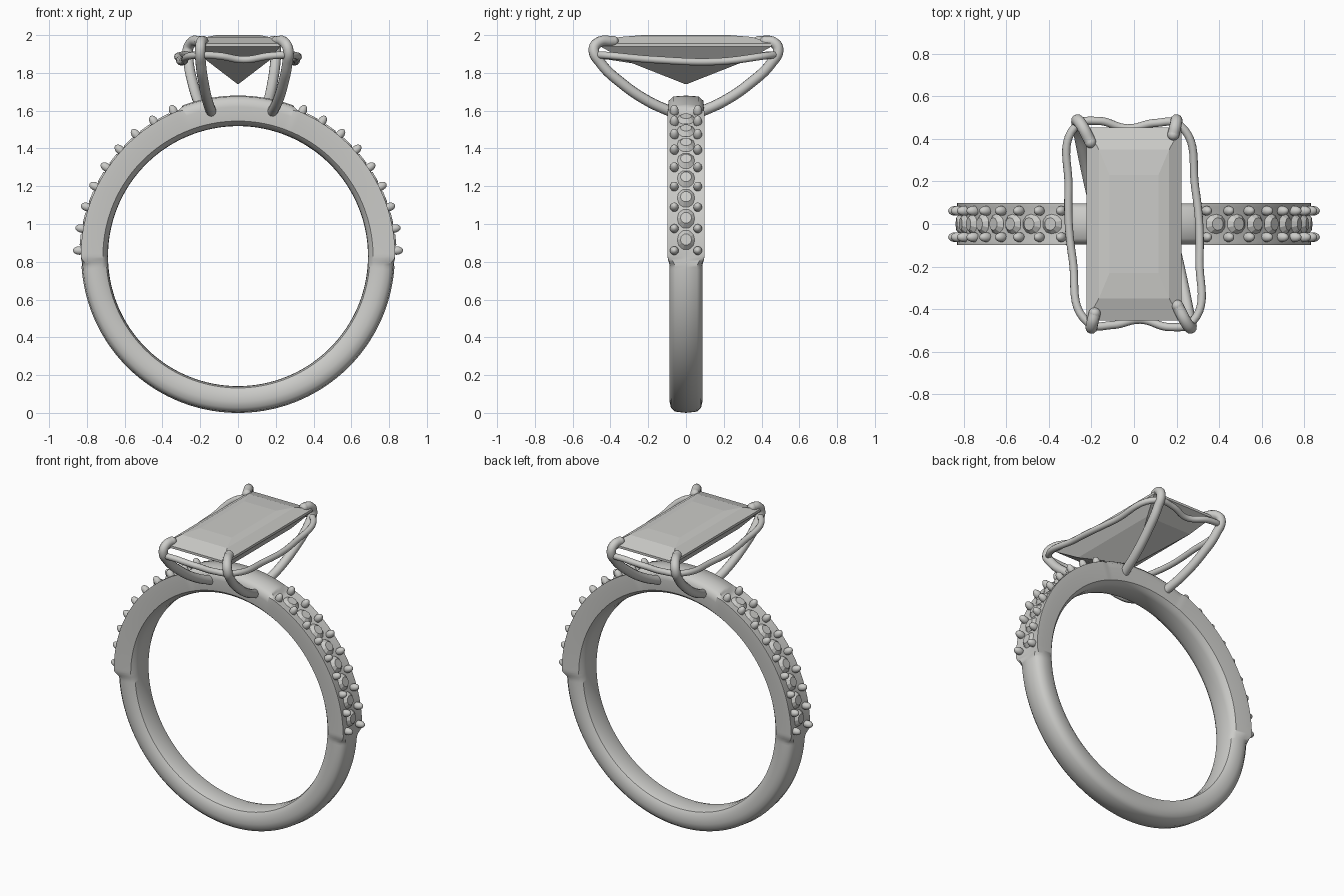
import bpy
import bmesh
from math import sin, cos, radians
from mathutils import Matrix, Vector

cube = bpy.data.objects.get("Cube")
if cube:
    bpy.data.objects.remove(cube, do_unlink=True)

CENTRE = Vector((0, 0, 0.83))

silver = bpy.data.materials.new("silver grey")
silver.use_nodes = True
silver.diffuse_color = (0.6, 0.6, 0.58, 1)
silver.node_tree.nodes["Principled BSDF"].inputs["Base Color"].default_value = (0.6, 0.6, 0.58, 1)


def add_object(name, data):
    obj = bpy.data.objects.new(name, data)
    bpy.context.collection.objects.link(obj)
    data.materials.append(silver)
    return obj


def finish(name, bm, smooth_angle=None):
    bmesh.ops.recalc_face_normals(bm, faces=bm.faces)
    mesh = bpy.data.meshes.new(name)
    bm.to_mesh(mesh)
    bm.free()
    obj = add_object(name, mesh)
    if smooth_angle:
        bpy.ops.object.select_all(action='DESELECT')
        obj.select_set(True)
        bpy.context.view_layer.objects.active = obj
        bpy.ops.object.shade_smooth_by_angle(angle=radians(smooth_angle))
    return obj


def loft(bm, rings, closed=False):
    """Skin equal-length rings of points with quads."""
    loops = [[bm.verts.new(p) for p in ring] for ring in rings]
    pairs = list(zip(loops, loops[1:]))
    if closed:
        pairs.append((loops[-1], loops[0]))
    for a, b in pairs:
        for i in range(len(a)):
            j = (i + 1) % len(a)
            bm.faces.new((a[i], a[j], b[j], b[i]))
    return loops


def on_ring(angle, radius, y=0):
    """Frame on the band, its z axis pointing outward; angle is from the top."""
    turn = Matrix.Rotation(radians(angle), 4, 'Y')
    return Matrix.Translation(CENTRE) @ turn @ Matrix.Translation((0, y, radius))


# Band: half sections as (half width, radius), blended around the ring
INNER = [(0, 0.688), (0.045, 0.69), (0.07, 0.698)]
PLAIN = INNER + [(0.085, 0.722), (0.087, 0.77), (0.08, 0.802), (0.058, 0.823), (0, 0.83)]
PAVE = INNER + [(0.09, 0.715), (0.098, 0.79), (0.098, 0.832), (0.08, 0.832), (0, 0.812)]
TOP = INNER + [(0.088, 0.715), (0.096, 0.79), (0.092, 0.822), (0.068, 0.845), (0, 0.85)]


def section(angle):
    a = abs(angle)

    def blend(p, q, t):
        t = min(max(t, 0), 1)
        t = t * t * (3 - 2 * t)
        return [(u[0] + (v[0] - u[0]) * t, u[1] + (v[1] - u[1]) * t) for u, v in zip(p, q)]

    if a < 50:
        half = blend(TOP, PAVE, (a - 20) / 3)
    else:
        half = blend(PAVE, PLAIN, (a - 90) / 4)
    return half + [(-y, r) for y, r in half[-2:0:-1]]


bm = bmesh.new()
loft(bm, [[on_ring(a, r, y).translation for y, r in section(a)]
          for a in range(-180, 180)], closed=True)
finish("band", bm, 40)

# Small round stones set along both shoulders
bm = bmesh.new()
for side in (-1, 1):
    for i in range(8):
        bmesh.ops.create_cone(bm, cap_ends=True, segments=10, radius1=0.052, radius2=0.03,
                              depth=0.022, matrix=on_ring(side * (28 + 8 * i), 0.829))
finish("shoulder_stones", bm)

# Beads holding the small stones
bm = bmesh.new()
for side in (-1, 1):
    for i in range(9):
        for y in (-0.062, 0.062):
            place = on_ring(side * (24 + 8 * i), 0.84, y)
            bmesh.ops.create_uvsphere(bm, u_segments=14, v_segments=10, radius=0.023,
                                      matrix=place @ Matrix.Diagonal((1, 1, 1.5, 1)))
finish("stone_beads", bm, 60)

# Large step-cut stone: rectangles stacked from table to point
STEPS = [(0.115, 0.23, 2.0), (0.165, 0.35, 1.99), (0.223, 0.453, 1.955),
         (0.223, 0.453, 1.94), (0.165, 0.32, 1.865), (0.004, 0.008, 1.742)]
bm = bmesh.new()
loops = loft(bm, [[(sx * x, sy * y, z) for sx, sy in ((1, 1), (-1, 1), (-1, -1), (1, -1))]
                  for x, y, z in STEPS])
bm.faces.new(loops[0])
bm.faces.new(loops[-1])
finish("main_stone", bm)


def wire(name, points, radius, closed=False):
    """Round wire along a smooth path."""
    curve = bpy.data.curves.new(name, 'CURVE')
    curve.dimensions = '3D'
    curve.bevel_depth = radius
    curve.bevel_resolution = 4
    curve.resolution_u = 10
    curve.use_fill_caps = True
    spline = curve.splines.new('BEZIER')
    spline.bezier_points.add(len(points) - 1)
    for bp, p in zip(spline.bezier_points, points):
        bp.co = p
        bp.handle_left_type = bp.handle_right_type = 'AUTO'
    spline.use_cyclic_u = closed
    return add_object(name, curve)


def half_turn(points):
    return [(-x, -y, z) for x, y, z in points]


# Four claws, the second pair being the first turned half way round
def claw(base_x, top_x, tip_x, tip_y):
    lean = [(0.07, 1.59, 0), (0.2, 1.65, 0.35), (0.34, 1.745, 0.7), (0.45, 1.85, 0.95),
            (0.488, 1.925, 1)]
    path = [(base_x + (top_x - base_x) * t, -y, z) for y, z, t in lean]
    return path + [((top_x * 2 + tip_x) / 3, -0.462, 1.962), (tip_x, -tip_y, 1.968)]


claws = {"front_left_claw": claw(0.18, 0.265, 0.205, 0.385),
         "front_right_claw": claw(-0.14, -0.2, -0.185, 0.42)}
claws["back_right_claw"] = half_turn(claws["front_left_claw"])
claws["back_left_claw"] = half_turn(claws["front_right_claw"])
for name, path in claws.items():
    wire(name, path, 0.028)
    bm = bmesh.new()
    for end in (path[0], path[-1]):
        bmesh.ops.create_uvsphere(bm, u_segments=16, v_segments=10, radius=0.028,
                                  matrix=Matrix.Translation(end))
    finish(name + "_ends", bm, 60)

# Wavy gallery wire joining the claws under the stone
half = [(-0.275, 0.46, 1.895), (-0.308, 0.17, 1.87), (-0.288, -0.17, 1.86),
        (-0.215, -0.465, 1.895), (-0.1, -0.475, 1.89), (0.03, -0.45, 1.87),
        (0.17, -0.485, 1.89)]
wire("gallery_wire", half + half_turn(half), 0.019, closed=True)
